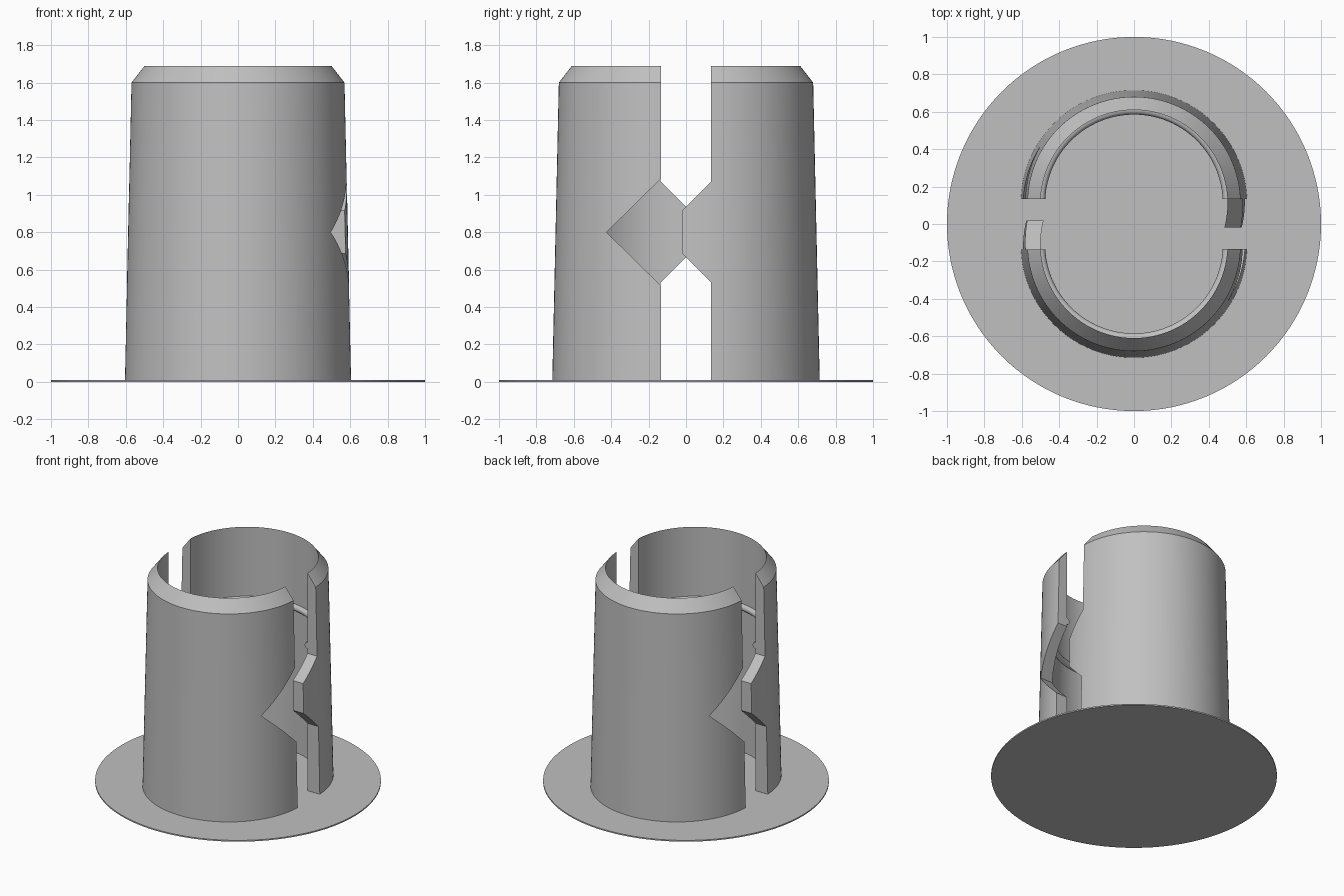
import bpy, bmesh, math

if "Cube" in bpy.data.objects:
    bpy.data.objects.remove(bpy.data.objects["Cube"], do_unlink=True)

GREY = (0.53, 0.53, 0.53, 1)
grey = bpy.data.materials.new("plain grey")
grey.use_nodes = True
grey.diffuse_color = GREY
grey.node_tree.nodes["Principled BSDF"].inputs["Base Color"].default_value = GREY

OFFSET = 0.11     # shell axis distance from the centre
GAP = 0.135       # half width of the slot
MID = 0.80        # height of tab and notch
SEGMENTS = 128


def make_object(name, bm):
    bmesh.ops.recalc_face_normals(bm, faces=bm.faces)
    mesh = bpy.data.meshes.new(name)
    bm.to_mesh(mesh)
    bm.free()
    mesh.materials.append(grey)
    obj = bpy.data.objects.new(name, mesh)
    bpy.context.collection.objects.link(obj)
    return obj


def smooth(obj):
    bpy.ops.object.select_all(action='DESELECT')
    obj.select_set(True)
    bpy.context.view_layer.objects.active = obj
    bpy.ops.object.shade_smooth_by_angle(angle=math.radians(25))


def lathe(name, profile, centre_y):
    """Closed ring from an (r, z) outline."""
    bm = bmesh.new()
    rings = []
    for i in range(SEGMENTS):
        a = 2 * math.pi * i / SEGMENTS
        rings.append([bm.verts.new((r * math.cos(a), centre_y + r * math.sin(a), z))
                      for r, z in profile])
    n = len(profile)
    for i, ring in enumerate(rings):
        nxt = rings[(i + 1) % SEGMENTS]
        for j in range(n):
            k = (j + 1) % n
            bm.faces.new((ring[j], nxt[j], nxt[k], ring[k]))
    return make_object(name, bm)


def prism(name, outline, x0, x1):
    """Extrude a (y, z) outline along x."""
    bm = bmesh.new()
    face = bm.faces.new([bm.verts.new((x0, y, z)) for y, z in outline])
    geom = bmesh.ops.extrude_face_region(bm, geom=[face])["geom"]
    bmesh.ops.translate(bm, vec=(x1 - x0, 0, 0),
                        verts=[v for v in geom if isinstance(v, bmesh.types.BMVert)])
    return make_object(name, bm)


def cut(obj, cutter):
    cutter.hide_render = True
    mod = obj.modifiers.new("cut", 'BOOLEAN')
    mod.operation = 'DIFFERENCE'
    mod.solver = 'EXACT'
    mod.object = cutter
    bpy.context.view_layer.objects.active = obj
    bpy.ops.object.modifier_apply(modifier=mod.name)
    bpy.data.objects.remove(cutter, do_unlink=True)


# Base disc
bm = bmesh.new()
bmesh.ops.create_cone(bm, cap_ends=True, segments=SEGMENTS, radius1=1, radius2=1, depth=0.01)
bmesh.ops.translate(bm, verts=bm.verts, vec=(0, 0, 0.005))
smooth(make_object("base_disc", bm))

# Tapered shell with chamfered rim and a half-round ridge inside
ridge = [(0.5 - 0.025 * math.sin(math.pi * t / 8), 1.13 + 0.025 * math.cos(math.pi * t / 8))
         for t in range(9)]
shell = lathe("back_shell", [(0.5, 0.005), (0.605, 0.005), (0.57, 1.6), (0.5, 1.69)] + ridge, OFFSET)

# Right side cut leaves a blunt tab; left side cut adds a pointed notch
tab = [(-1, -1), (GAP, -1), (GAP, MID - 0.27), (-0.02, MID - 0.115),
       (-0.02, MID + 0.115), (GAP, MID + 0.27), (GAP, 2), (-1, 2)]
notch = [(-1, -1), (GAP, -1), (GAP, MID - 0.285), (0.425, MID),
         (GAP, MID + 0.285), (GAP, 2), (-1, 2)]
cut(shell, prism("tab_cutter", tab, -0.023, 1))
cut(shell, prism("notch_cutter", notch, -1, 0.017))
smooth(shell)

# Opposite shell is the same part turned half way round
front = shell.copy()
front.data = shell.data.copy()
front.name = "front_shell"
front.rotation_euler.z = math.pi
bpy.context.collection.objects.link(front)
